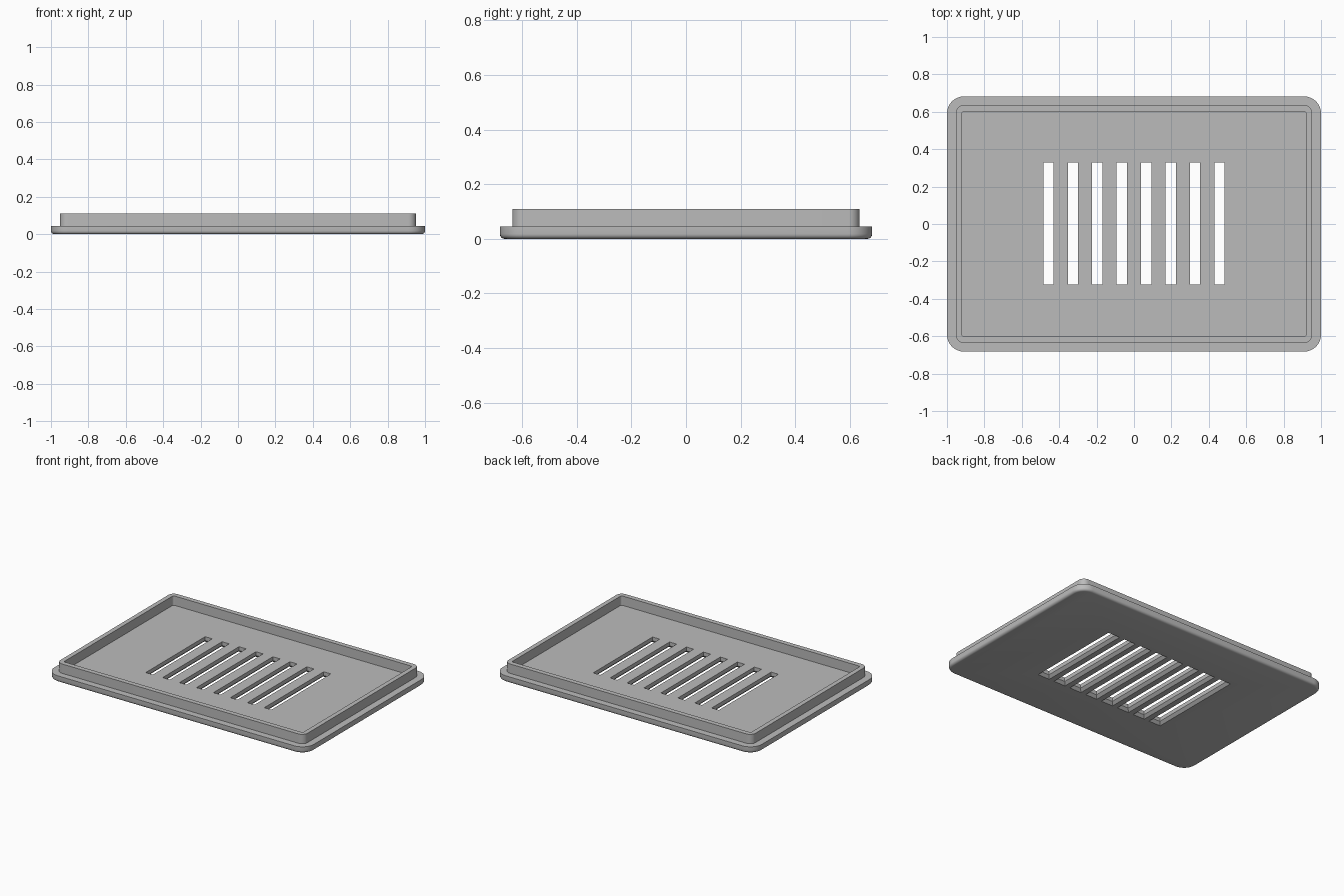
import bpy, bmesh
from math import sin, cos, pi, radians

cube = bpy.data.objects.get("Cube")
if cube:
    bpy.data.objects.remove(cube, do_unlink=True)

grey = bpy.data.materials.new("plain grey")
grey.use_nodes = True
colour = (0.5, 0.5, 0.5, 1)
grey.diffuse_color = colour
grey.node_tree.nodes["Principled BSDF"].inputs["Base Color"].default_value = colour

HALF_X, HALF_Y = 1.0, 0.682
PLATE, RIM, FILLET = 0.045, 0.11, 0.018


def rounded_loop(bm, hx, hy, r, z, steps=8):
    """Ring of vertices around a rounded rectangle."""
    verts = []
    for k, (sx, sy) in enumerate([(1, 1), (-1, 1), (-1, -1), (1, -1)]):
        for i in range(steps + 1):
            a = (k + i / steps) * pi / 2
            verts.append(bm.verts.new((sx * (hx - r) + r * cos(a),
                                       sy * (hy - r) + r * sin(a), z)))
    return verts


def loft(name, sections):
    """Closed solid through a stack of rounded rectangles."""
    bm = bmesh.new()
    rings = [rounded_loop(bm, *s) for s in sections]
    for low, high in zip(rings, rings[1:]):
        n = len(low)
        for i in range(n):
            j = (i + 1) % n
            bm.faces.new((low[i], low[j], high[j], high[i]))
    bm.faces.new(rings[0][::-1])
    bm.faces.new(rings[-1])
    mesh = bpy.data.meshes.new(name)
    bm.to_mesh(mesh)
    bm.free()
    obj = bpy.data.objects.new(name, mesh)
    bpy.context.collection.objects.link(obj)
    mesh.materials.append(grey)
    return obj


# Plate with a filleted underside, then the raised rim and recessed floor
sections = []
for i in range(5):
    a = i / 4 * pi / 2
    inset = FILLET * (1 - sin(a))
    sections.append((HALF_X - inset, HALF_Y - inset, 0.09 - inset, FILLET * (1 - cos(a))))
sections += [
    (HALF_X, HALF_Y, 0.09, PLATE),
    (0.952, 0.636, 0.042, PLATE),
    (0.952, 0.636, 0.042, RIM),
    (0.92, 0.602, 0.012, RIM),
    (0.92, 0.602, 0.012, PLATE),
]
lid = loft("vented_lid", sections)

# Row of vent slots, flared at the underside
for i in range(8):
    x = (i - 3.5) * 0.1305
    bm = bmesh.new()
    rings = []
    for grow, z in ((FILLET + 0.01, -0.01), (0, FILLET), (0, 0.08)):
        hx, hy = 0.0275 + grow, 0.327 + grow
        rings.append([bm.verts.new((x + sx * hx, sy * hy + 0.003, z))
                      for sx, sy in ((1, 1), (-1, 1), (-1, -1), (1, -1))])
    for low, high in zip(rings, rings[1:]):
        for k in range(4):
            j = (k + 1) % 4
            bm.faces.new((low[k], low[j], high[j], high[k]))
    bm.faces.new(rings[0][::-1])
    bm.faces.new(rings[-1])
    mesh = bpy.data.meshes.new("slot_cutter")
    bm.to_mesh(mesh)
    bm.free()
    cutter = bpy.data.objects.new("slot_cutter", mesh)
    bpy.context.collection.objects.link(cutter)
    cut = lid.modifiers.new("slot", 'BOOLEAN')
    cut.operation = 'DIFFERENCE'
    cut.solver = 'EXACT'
    cut.object = cutter
    bpy.context.view_layer.objects.active = lid
    bpy.ops.object.modifier_apply(modifier=cut.name)
    bpy.data.objects.remove(cutter, do_unlink=True)

# Smooth the rounded corners, keep hard edges
bpy.ops.object.select_all(action='DESELECT')
lid.select_set(True)
bpy.context.view_layer.objects.active = lid
bpy.ops.object.shade_smooth_by_angle(angle=radians(30))
